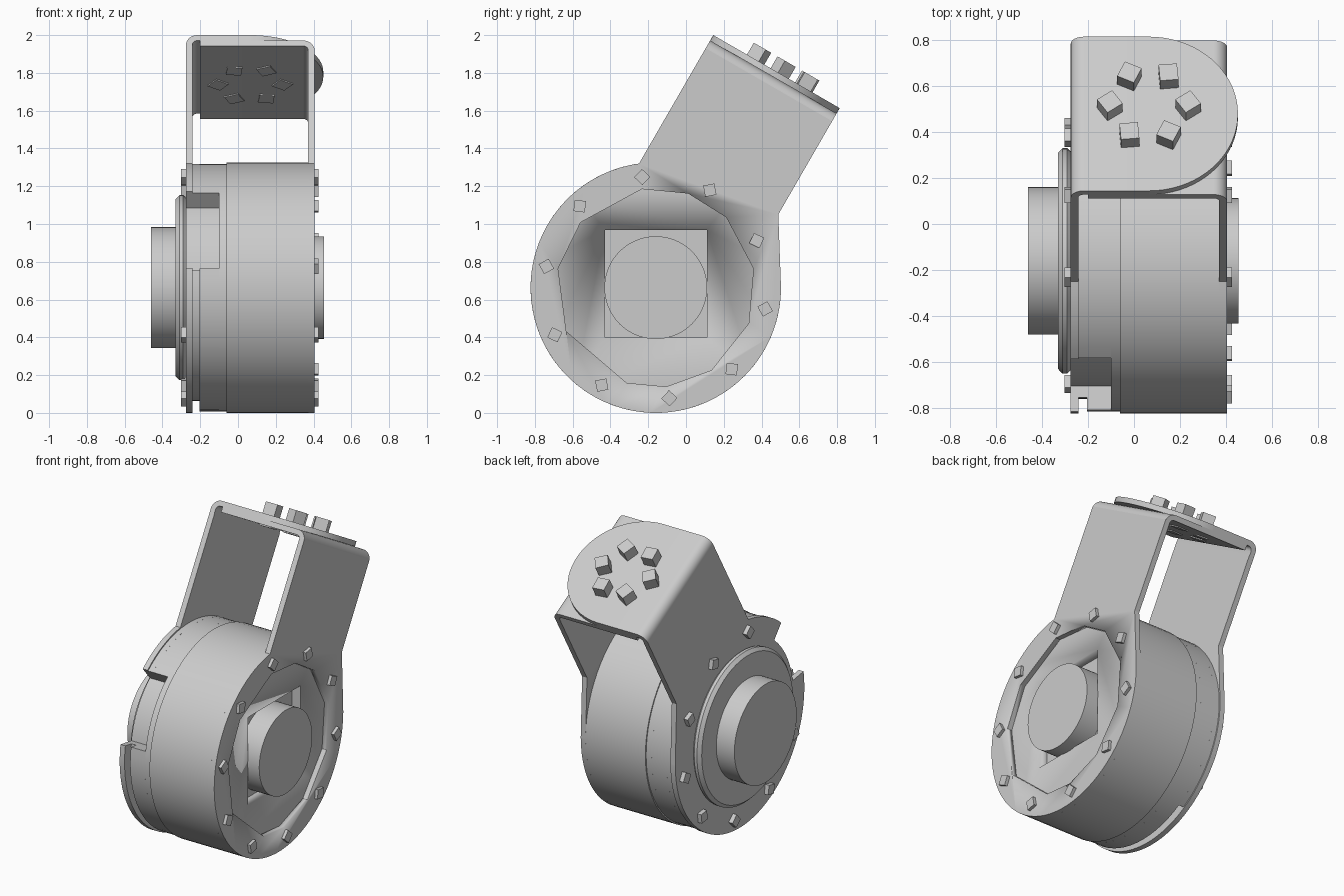
import bpy, bmesh, math
from math import sin, cos, radians
from mathutils import Matrix

cube = bpy.data.objects.get("Cube")
if cube:
    bpy.data.objects.remove(cube)

grey = bpy.data.materials.new("light_grey")
grey.use_nodes = True
COLOUR = (0.6, 0.6, 0.6, 1)
grey.diffuse_color = COLOUR
grey.node_tree.nodes["Principled BSDF"].inputs["Base Color"].default_value = COLOUR

R = 0.663                                     # drum radius
HUB = Matrix.Translation((0, -0.16, R))       # drum axis, along x
TILT = HUB @ Matrix.Rotation(radians(-30), 4, 'X')   # bracket frame, z along the arm
V0, V1, TOP = -0.405, 0.368, 1.31             # arm edges and height in bracket frame


def finish(name, bm, frame):
    bmesh.ops.recalc_face_normals(bm, faces=bm.faces)
    mesh = bpy.data.meshes.new(name)
    bm.to_mesh(mesh)
    bm.free()
    mesh.materials.append(grey)
    obj = bpy.data.objects.new(name, mesh)
    obj.matrix_world = frame
    bpy.context.collection.objects.link(obj)
    bpy.ops.object.select_all(action='DESELECT')
    obj.select_set(True)
    bpy.context.view_layer.objects.active = obj
    bpy.ops.object.shade_smooth_by_angle(angle=radians(30))
    return obj


def prism(name, points, lo, hi, place, frame=HUB):
    """Extrude a closed outline from lo to hi; place(a, b, depth) gives 3D points."""
    bm = bmesh.new()
    face = bm.faces.new([bm.verts.new(place(a, b, lo)) for a, b in points])
    moved = bmesh.ops.extrude_face_region(bm, geom=[face])["geom"]
    shift = [q - p for p, q in zip(place(0, 0, lo), place(0, 0, hi))]
    bmesh.ops.translate(bm, vec=shift, verts=[v for v in moved if isinstance(v, bmesh.types.BMVert)])
    return finish(name, bm, frame)


def along_x(a, b, d):
    return (d, a, b)


def along_y(a, b, d):
    return (a, d, b)


def along_z(a, b, d):
    return (a, b, d)


def arc(r, a0, a1, n, ca=0, cb=0):
    angles = [radians(a0 + (a1 - a0) * i / n) for i in range(n + 1)]
    return [(ca + r * cos(t), cb + r * sin(t)) for t in angles]


def disc(r):
    return arc(r, 0, 360, 72)[:-1]


def box(name, centre, size, turn, frame):
    bm = bmesh.new()
    bmesh.ops.create_cube(bm, size=1, matrix=Matrix.Translation(centre) @ turn @ Matrix.Diagonal((*size, 1)))
    return finish(name, bm, frame)


def cut(target, cutter):
    mod = target.modifiers.new("cut", 'BOOLEAN')
    mod.operation = 'DIFFERENCE'
    mod.solver = 'EXACT'
    mod.object = cutter
    cutter.hide_render = True
    cutter.hide_set(True)


def tilted(v, u):
    """Bracket frame point to drum frame."""
    c, s = cos(radians(30)), sin(radians(30))
    return (c * v + s * u, c * u - s * v)


# Drum housing, with the cable window on its right front
window = arc(0.55, 130, 171, 14)
drum = prism("drum", disc(R), -0.06, 0.372, along_x)
prism("drum_step", disc(0.655), -0.1, -0.06, along_x)
prism("window_housing", arc(0.655, -189, 130, 64) + window, -0.205, -0.1, along_x)
prism("slotted_housing", arc(0.655, -60, 130, 40) + window + arc(0.6, 171, 300, 30),
      -0.24, -0.205, along_x)

# Bracket side plates: round lug joined to a tilted arm
arm = [(R, 0), tilted(V1, 0.66), tilted(V1, TOP - 0.08), tilted(V0, TOP - 0.08)]
left_plate = prism("left_plate", arm + arc(R, 97.7, 359, 60), 0.37, 0.405, along_x)
prism("right_plate", arm + arc(R, 97.7, 130, 8) + window + arc(R, 171, 359, 50),
      -0.275, -0.24, along_x)

# Recesses behind the left hub
corners = (98, 71, 45, 11, -21, -56, -84, -107, -154, -191, -221)
outline = [(0.527 * cos(radians(a)), 0.527 * sin(radians(a))) for a in corners]
cut(left_plate, prism("recess_cutter", outline, 0.36, 0.42, along_x))
cut(drum, box("pocket_cutter", (0.36, 0, 0.02), (0.1, 0.54, 0.57), Matrix(), HUB))

# Hubs
prism("left_hub", disc(0.272), 0.3, 0.455, along_x)
prism("right_hub", disc(0.32), -0.46, -0.32, along_x)
collar = prism("right_collar", disc(0.49), -0.33, -0.27, along_x)
bevel = collar.modifiers.new("edge", 'BEVEL')
bevel.width = 0.02
bevel.limit_method = 'ANGLE'


# Bent bracket tops: side, rounded corner, flat flange
def bent_strap(name, side, top, end, sign):
    r, t = 0.06, 0.033
    ca, cb = side - sign * r, top - r
    low = TOP - 0.085
    a0, a1 = (0, 90) if sign > 0 else (180, 90)
    outer = [(side, low)] + arc(r, a0, a1, 8, ca, cb) + [(end, top)]
    inner = [(end, top - t)] + arc(r - t, a1, a0, 8, ca, cb) + [(side - sign * t, low)]
    prism(name, outer + inner, V0, V1, along_y, TILT)


MID, HALF, FX = (V0 + V1) / 2, (V1 - V0) / 2, 0.065
bent_strap("outer_strap", -0.275, TOP, FX, -1)
bent_strap("inner_strap", 0.405, TOP - 0.033, -0.2, 1)
prism("round_flange", arc(HALF, -90, 90, 36, FX, MID), TOP - 0.033, TOP, along_z, TILT)

# Flange bolts
for i in range(6):
    a = radians(60 * i)
    box(f"flange_bolt_{i + 1}", (FX + 0.17 * cos(a), MID + 0.02 + 0.17 * sin(a), TOP),
        (0.08, 0.08, 0.145), Matrix.Rotation(a + radians(35), 4, 'Z'), TILT)

# Lug bolts, both sides; none over the window
for i in range(10):
    deg = 97 - 36 * i
    a = radians(deg)
    turn = Matrix.Rotation(a + radians(40), 4, 'X')
    y, z = 0.59 * cos(a), 0.59 * sin(a)
    box(f"left_bolt_{i + 1}", (0.405, y, z), (0.04, 0.06, 0.06), turn, HUB)
    if i < 8:
        box(f"right_bolt_{i + 1}", (-0.28, y, z), (0.045, 0.06, 0.06), turn, HUB)
